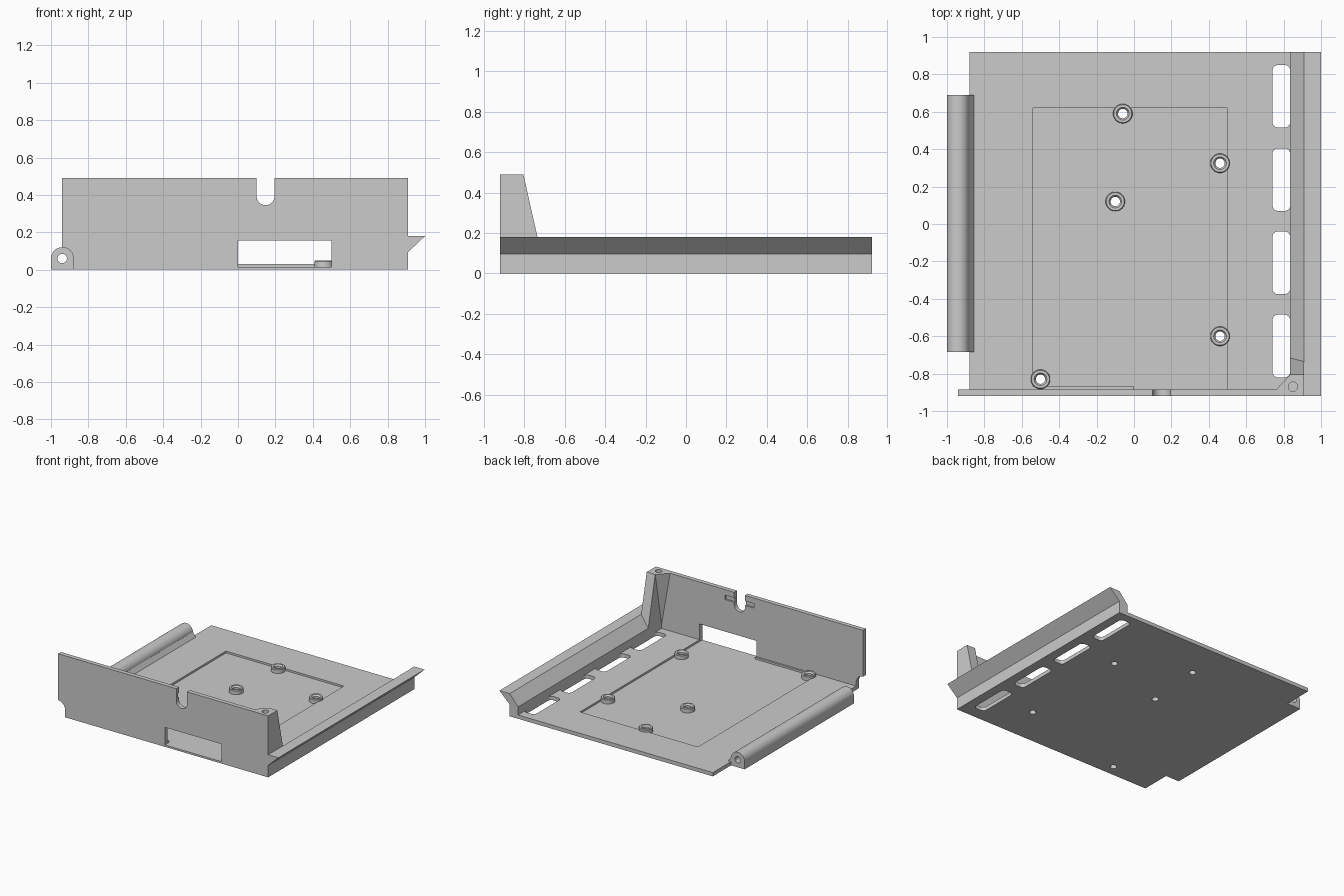
import bpy, bmesh, math
from mathutils import Vector

cube = bpy.data.objects.get("Cube")
if cube:
    bpy.data.objects.remove(cube, do_unlink=True)

grey = bpy.data.materials.new("plain grey")
grey.use_nodes = True
grey.diffuse_color = (0.6, 0.6, 0.6, 1)
grey.node_tree.nodes["Principled BSDF"].inputs["Base Color"].default_value = (0.6, 0.6, 0.6, 1)


def finish(name, bm):
    bmesh.ops.recalc_face_normals(bm, faces=bm.faces)
    mesh = bpy.data.meshes.new(name)
    bm.to_mesh(mesh)
    bm.free()
    mesh.materials.append(grey)
    obj = bpy.data.objects.new(name, mesh)
    bpy.context.collection.objects.link(obj)
    return obj


def prism(name, pts, axis, lo, hi):
    """Extrude a flat outline along one axis from lo to hi."""
    place = {"x": lambda a, b: (lo, a, b),
             "y": lambda a, b: (a, lo, b),
             "z": lambda a, b: (a, b, lo)}[axis]
    bm = bmesh.new()
    face = bm.faces.new([bm.verts.new(place(*p)) for p in pts])
    moved = bmesh.ops.extrude_face_region(bm, geom=[face])["geom"]
    step = Vector([hi - lo if axis == a else 0 for a in "xyz"])
    bmesh.ops.translate(bm, vec=step, verts=[v for v in moved if isinstance(v, bmesh.types.BMVert)])
    return finish(name, bm)


def arc(cx, cy, r, start, end, n):
    angles = [math.radians(start + (end - start) * i / n) for i in range(n + 1)]
    return [(cx + r * math.cos(a), cy + r * math.sin(a)) for a in angles]


def circle(cx, cy, r, n=32):
    return arc(cx, cy, r, 0, 360, n)[:-1]


def rect(x0, x1, y0, y1):
    return [(x0, y0), (x1, y0), (x1, y1), (x0, y1)]


def rounded(x0, x1, y0, y1, r):
    corners = [(x1 - r, y1 - r), (x0 + r, y1 - r), (x0 + r, y0 + r), (x1 - r, y0 + r)]
    return [p for i, c in enumerate(corners) for p in arc(*c, r, 90 * i, 90 * i + 90, 6)]


def cut(targets, *cutters):
    for obj in targets:
        bpy.context.view_layer.objects.active = obj
        for cutter in cutters:
            mod = obj.modifiers.new("cut", "BOOLEAN")
            mod.operation = "DIFFERENCE"
            mod.solver = "EXACT"
            mod.object = cutter
            bpy.ops.object.modifier_apply(modifier=mod.name)
    for cutter in cutters:
        bpy.data.objects.remove(cutter, do_unlink=True)


def smooth(obj):
    bpy.ops.object.select_all(action="DESELECT")
    obj.select_set(True)
    bpy.context.view_layer.objects.active = obj
    bpy.ops.object.shade_smooth_by_angle(angle=math.radians(30))


FRONT, BACK, WALL_IN = -0.92, 0.92, -0.885
TOP, FLOOR, HEIGHT = 0.03, 0.015, 0.49
IN, OUT = 0.835, 0.91

# Base plate with shallow recess, vent slots and screw holes
plate = prism("base_plate", rect(-0.88, IN + 0.005, -0.9, BACK), "z", 0, TOP)
cut([plate], prism("recess_cutter", rect(-0.54, 0.5, -0.87, 0.62), "z", FLOOR, 0.1))
for y in (-0.82, -0.375, 0.07, 0.515):
    cut([plate], prism("slot_cutter", rounded(0.74, IN, y, y + 0.335, 0.03), "z", -0.1, 0.1))
bosses = [(-0.06, 0.59), (0.46, 0.325), (-0.1, 0.12), (0.46, -0.6), (-0.5, -0.83)]
for c in bosses:
    cut([plate], prism("hole_cutter", circle(*c, 0.025), "z", -0.1, 0.1))

# Ring bosses around the screw holes, with a countersunk mouth
for i, (x, y) in enumerate(bosses):
    section = [(0.025, FLOOR), (0.052, FLOOR), (0.052, 0.045), (0.048, 0.05), (0.034, 0.05), (0.025, 0.038)]
    bm = bmesh.new()
    rings = [[bm.verts.new((px, py, z)) for px, py in circle(x, y, r)] for r, z in section]
    for a, b in zip(rings, rings[1:] + rings[:1]):
        for k in range(len(a)):
            m = (k + 1) % len(a)
            bm.faces.new((a[k], a[m], b[m], b[k]))
    smooth(finish(f"screw_boss_{i + 1}", bm))

# Front wall: cable notch on top, relief for the hinge at the lower right corner
outline = [(-0.88, 0), (OUT, 0), (OUT, HEIGHT), (0.195, HEIGHT)]
outline += arc(0.1475, 0.3925, 0.0475, 0, -180, 16)
outline += [(0.1, HEIGHT), (-0.94, HEIGHT)] + arc(-0.94, 0.06, 0.06, 90, 0, 10)
wall = prism("front_wall", outline, "y", FRONT, WALL_IN)

# Port window through the wall and plate edge, and grooves beside the notch
cut([wall, plate], prism("window_cutter", rect(0, 0.5, FLOOR, 0.155), "y", -1, -0.865))
cut([wall], prism("groove_cutter", rect(0.02, 0.275, 0.41, 0.445), "y", WALL_IN - 0.012, -0.8))

# Side rail with an outward hooked lip
prism("side_rail", [(IN, 0), (OUT, 0), (OUT, 0.095), (1, 0.18), (OUT, 0.18), (IN, 0.095)],
      "y", FRONT, BACK)

# Corner post with sloped back, and the tapering gusset beside it
post = prism("corner_post", [(FRONT, 0), (-0.695, 0), (-0.805, HEIGHT), (FRONT, HEIGHT)], "x", IN, OUT)
bm = bmesh.new()
for p in [(0.76, WALL_IN, HEIGHT), (IN, -0.805, HEIGHT), (IN, WALL_IN, HEIGHT), (IN, WALL_IN, 0.06)]:
    bm.verts.new(p)
bmesh.ops.convex_hull(bm, input=bm.verts)
gusset = finish("corner_gusset", bm)
cut([post, wall, gusset], prism("post_hole_cutter", circle(0.85, -0.87, 0.025), "z", 0.25, 0.6))

# Hinge barrel with a pin hole and a small web onto the plate
barrel = [(-1, 0), (-0.88, 0)] + arc(-0.94, 0.06, 0.06, 0, 180, 24)
hinge = prism("hinge_barrel", barrel, "y", -0.685, 0.69)
cut([hinge], prism("pin_cutter", circle(-0.94, 0.06, 0.025), "y", -0.8, 0.8))
prism("hinge_web", [(-0.885, 0.02), (-0.855, 0.02), (-0.855, TOP), (-0.88, 0.065), (-0.885, 0.065)],
      "y", -0.685, 0.69)
for part in (hinge, wall, plate, post):
    smooth(part)
